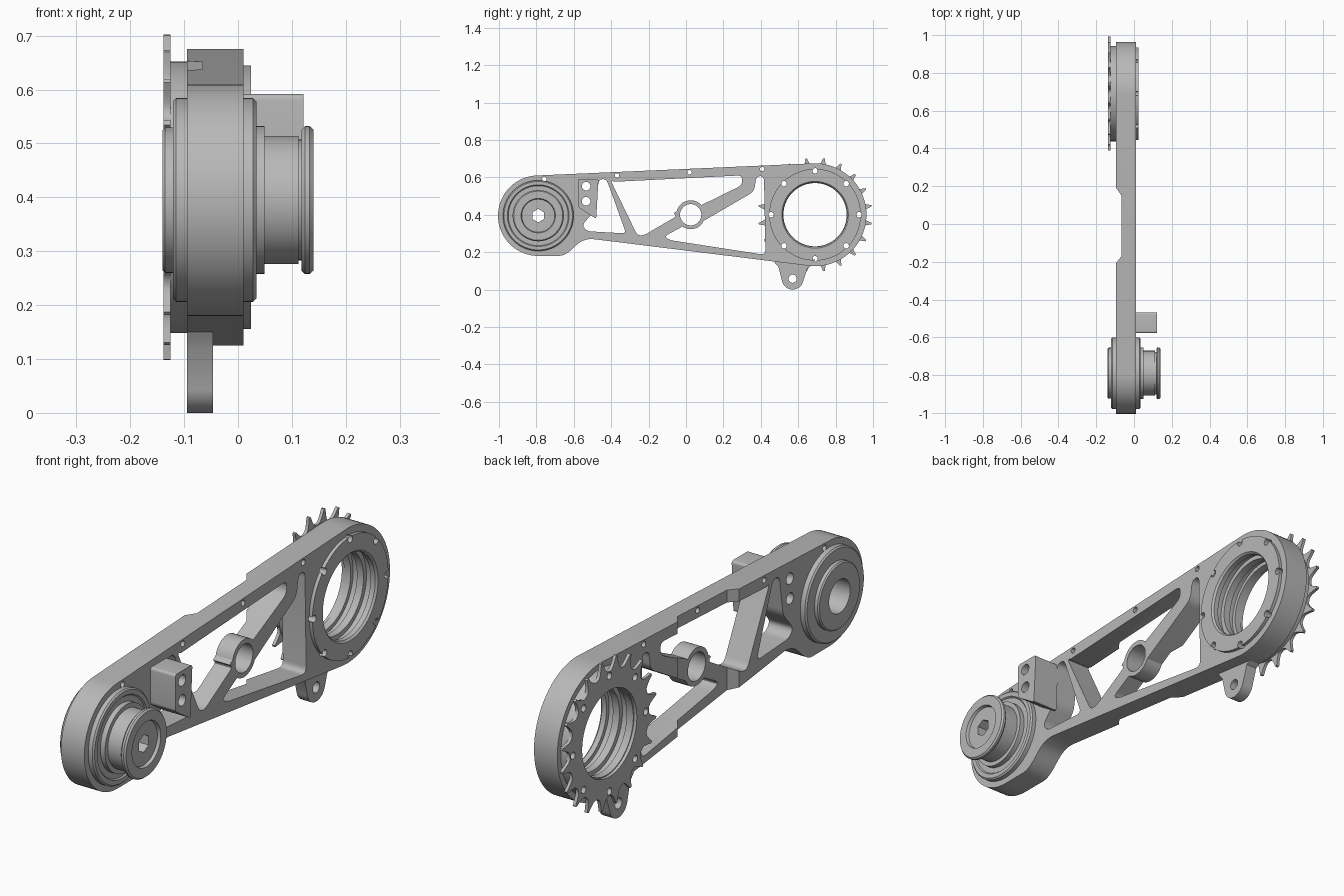
import bpy, bmesh
from math import cos, sin, radians, pi
from mathutils import Vector

old = bpy.data.objects.get("Cube")
if old:
    bpy.data.objects.remove(old, do_unlink=True)

metal = bpy.data.materials.new("machined grey")
metal.use_nodes = True
GREY = (0.48, 0.48, 0.48, 1)
metal.diffuse_color = GREY
metal.node_tree.nodes["Principled BSDF"].inputs["Base Color"].default_value = GREY

FRONT = (-0.79, 0.395)   # front hub axis (y, z)
BACK = (0.69, 0.40)      # sprocket axis
MID = (0.025, 0.40)      # centre boss axis


def finish(name, bm):
    bmesh.ops.recalc_face_normals(bm, faces=bm.faces)
    mesh = bpy.data.meshes.new(name)
    bm.to_mesh(mesh)
    bm.free()
    mesh.materials.append(metal)
    ob = bpy.data.objects.new(name, mesh)
    bpy.context.collection.objects.link(ob)
    return ob


def prism(name, outline, a, b, place=lambda u, v, w: (w, u, v)):
    """Extrude a closed outline from a to b, along x by default."""
    bm = bmesh.new()
    lo, hi = [[bm.verts.new(place(u, v, w)) for u, v in outline] for w in (a, b)]
    n = len(outline)
    bm.faces.new(lo)
    bm.faces.new(hi)
    for i in range(n):
        j = (i + 1) % n
        bm.faces.new((lo[i], lo[j], hi[j], hi[i]))
    return finish(name, bm)


def lathe(name, centre, profile, steps=72):
    """Revolve a closed (x, radius) profile about an axis along x."""
    bm = bmesh.new()
    rings = []
    for s in range(steps):
        t = 2 * pi * s / steps
        rings.append([bm.verts.new((x, centre[0] + r * cos(t), centre[1] + r * sin(t)))
                      for x, r in profile])
    n = len(profile)
    for s in range(steps):
        p, q = rings[s], rings[(s + 1) % steps]
        for i in range(n):
            j = (i + 1) % n
            bm.faces.new((p[i], p[j], q[j], q[i]))
    return finish(name, bm)


def arc(centre, r, start, end, steps):
    return [(centre[0] + r * cos(radians(start + (end - start) * i / steps)),
             centre[1] + r * sin(radians(start + (end - start) * i / steps)))
            for i in range(steps + 1)]


def circle(centre, r, n=24, start=0):
    return arc(centre, r, start, start + 360, n)[:-1]


def rounded(points, size, steps=5):
    """Round every corner of an outline."""
    out = []
    for i, p in enumerate(points):
        p = Vector(p)
        ends = []
        for q in (points[i - 1], points[(i + 1) % len(points)]):
            d = Vector(q) - p
            ends.append(p + d.normalized() * min(size, d.length * 0.45))
        for k in range(steps + 1):
            t = k / steps
            c = ends[0] * (1 - t) ** 2 + p * 2 * t * (1 - t) + ends[1] * t * t
            out.append((c.x, c.y))
    return out


def cut(ob, cutter):
    """Subtract the cutter, then discard it."""
    cutter.hide_render = True
    mod = ob.modifiers.new("cut", "BOOLEAN")
    mod.operation = "DIFFERENCE"
    mod.solver = "EXACT"
    mod.object = cutter
    bpy.context.view_layer.update()
    ev = ob.evaluated_get(bpy.context.evaluated_depsgraph_get())
    mesh = bpy.data.meshes.new_from_object(ev)
    ob.modifiers.clear()
    ob.data = mesh
    bpy.data.objects.remove(cutter, do_unlink=True)


def drill(ob, centre, r, a=-0.3, b=0.3, n=24):
    cut(ob, prism("drill", circle(centre, r, n, 30), a, b))


# Arm plate: two round ends joined by tapering edges
neck = rounded([(-0.72, 0.18), (-0.645, 0.18), (-0.545, 0.278), (-0.40, 0.255)], 0.06)[6:18]
outline = (arc(FRONT, 0.215, 92, 270, 36) + neck + arc(BACK, 0.275, -97, 92, 40))
arm = prism("arm_plate", outline, -0.095, 0.01)

# Thinned middle on the inner side
cut(arm, prism("relief", [(-0.245, -0.125), (-0.17, -0.066), (0.15, -0.066), (0.235, -0.125)],
               -0.2, 1, lambda u, v, w: (v, u, w)))

# Truss windows; two of them curve round the centre boss
windows = [
    rounded([(-0.465, 0.59), (-0.425, 0.59), (-0.32, 0.30), (-0.53, 0.312),
             (-0.555, 0.345), (-0.49, 0.42)], 0.025),
    rounded([(-0.405, 0.588), (-0.26, 0.29), (-0.225, 0.29), (-0.045, 0.395)], 0.025)
    + arc(MID, 0.077, 165, 42, 12)
    + rounded([(0.10, 0.445), (0.30, 0.56), (0.30, 0.61), (-0.3, 0.592)], 0.025)[6:18],
    rounded([(-0.04, 0.325), (-0.115, 0.285), (-0.09, 0.265), (0.425, 0.185),
             (0.417, 0.607), (0.375, 0.605), (0.365, 0.525), (0.10, 0.365)], 0.03)[6:42]
    + arc(MID, 0.077, -25, -125, 12),
]
for shape in windows:
    cut(arm, prism("window", shape, -0.3, 0.3))
drill(arm, MID, 0.057, n=40)
drill(arm, BACK, 0.215, n=64)
drill(arm, FRONT, 0.12, n=48)
for i in range(4):
    drill(arm, (-0.757 + 0.388 * i, 0.592 + 0.0175 * i), 0.012, n=16)

# Mounting block beside the front hub
block = prism("mounting_block", rounded([(-0.578, 0.592), (-0.468, 0.592), (-0.48, 0.378),
                                         (-0.578, 0.442)], 0.012), 0.005, 0.122)
for z in (0.553, 0.472):
    for part in (block, arm):
        drill(part, (-0.534, z), 0.023)

# Tab under the back end
tab = prism("lower_tab", [(0.46, 0.17), (0.475, 0.143), (0.495, 0.12)]
            + arc((0.57, 0.058), 0.058, 195, 345, 20)
            + [(0.65, 0.115), (0.675, 0.13), (0.69, 0.16)], -0.095, -0.046)
drill(tab, (0.57, 0.058), 0.022)

# Front pulley hub: stepped discs, deep inner socket and hexagonal bore
hub = lathe("front_hub", FRONT, [
    (-0.05, 0.02), (-0.05, 0.068), (-0.14, 0.068), (-0.14, 0.13), (-0.135, 0.135),
    (-0.121, 0.135), (-0.121, 0.183), (-0.115, 0.189), (0.028, 0.189), (0.034, 0.183),
    (0.034, 0.165), (0.028, 0.16), (0.028, 0.137), (0.049, 0.137), (0.049, 0.119),
    (0.112, 0.119), (0.112, 0.112), (0.118, 0.112), (0.118, 0.131), (0.124, 0.137),
    (0.133, 0.137), (0.14, 0.131), (0.14, 0.092), (0.128, 0.088), (0.128, 0.02)])
drill(hub, FRONT, 0.036, -0.07, 0.2, 6)

# Back bearing drum with a stepped bore
drum = lathe("back_bearing", BACK, [
    (-0.125, 0.172), (-0.125, 0.252), (-0.09, 0.252), (-0.09, 0.245), (0.024, 0.245),
    (0.024, 0.178), (0.016, 0.171), (-0.005, 0.171), (-0.005, 0.188), (-0.035, 0.188),
    (-0.035, 0.169), (-0.065, 0.169), (-0.065, 0.188), (-0.095, 0.188), (-0.095, 0.172)], 96)

# Sprocket: twenty narrow teeth with scalloped gaps
TOOTH = [(-9, 0.253), (-6, 0.256), (-4, 0.265), (-2.3, 0.282), (-0.8, 0.305),
         (0.8, 0.305), (2.3, 0.282), (4, 0.265), (6, 0.256)]
teeth = []
for k in range(20):
    for a, r in TOOTH:
        t = radians(18 * k + 9 + a)
        teeth.append((BACK[0] + r * cos(t), BACK[1] + r * sin(t)))
sprocket = prism("sprocket", teeth, -0.138, -0.125)
drill(sprocket, BACK, 0.176, n=96)

# Eight bolt holes through the back end
for k in range(8):
    t = radians(45 * k)
    bolt = (BACK[0] + 0.235 * cos(t), BACK[1] + 0.235 * sin(t))
    for part in (arm, drum, sprocket):
        drill(part, bolt, 0.0145, n=16)

# Smooth round surfaces, keeping the edges sharp
bpy.ops.object.select_all(action="DESELECT")
for part in (arm, block, tab, hub, drum, sprocket):
    part.select_set(True)
    bpy.context.view_layer.objects.active = part
bpy.ops.object.shade_smooth_by_angle(angle=radians(30))
